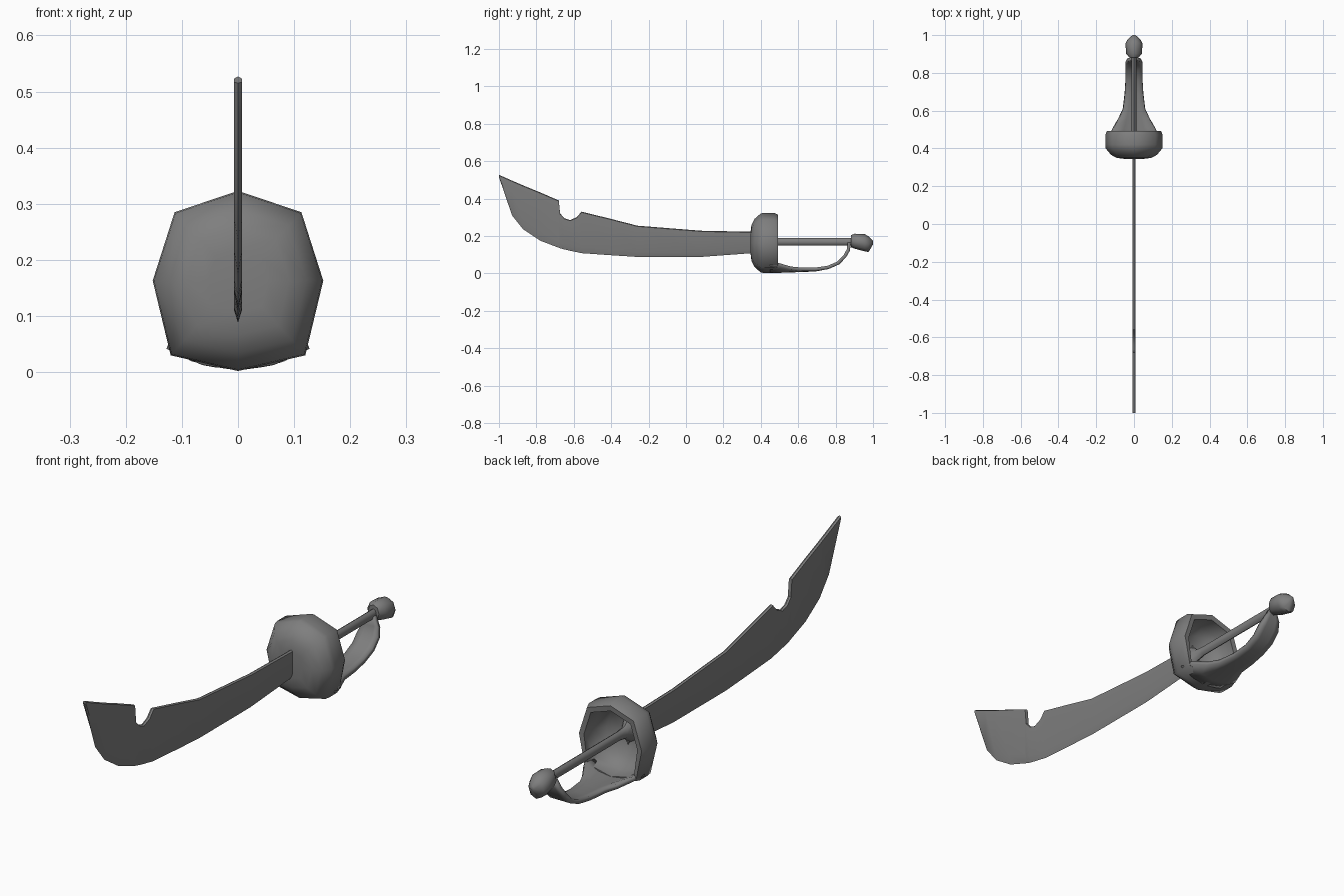
import bpy, bmesh, math

cube = bpy.data.objects.get("Cube")
if cube:
    bpy.data.objects.remove(cube, do_unlink=True)

steel = bpy.data.materials.new("dull_steel")
steel.use_nodes = True
GREY = (0.21, 0.21, 0.21, 1)
steel.diffuse_color = GREY
steel.node_tree.nodes["Principled BSDF"].inputs["Base Color"].default_value = GREY


def loft(name, rings, closed=True, angle=50):
    """Skin a list of equal-length point rings into one object."""
    bm = bmesh.new()
    rows = [[bm.verts.new(p) for p in ring] for ring in rings]
    n = len(rows[0])
    for a, b in zip(rows, rows[1:]):
        for i in range(n if closed else n - 1):
            j = (i + 1) % n
            bm.faces.new((a[i], a[j], b[j], b[i]))
    if closed:
        bm.faces.new(rows[0])
        bm.faces.new(rows[-1])
    bmesh.ops.recalc_face_normals(bm, faces=bm.faces[:])
    mesh = bpy.data.meshes.new(name)
    bm.to_mesh(mesh)
    bm.free()
    mesh.materials.append(steel)
    obj = bpy.data.objects.new(name, mesh)
    bpy.context.collection.objects.link(obj)
    bpy.ops.object.select_all(action="DESELECT")
    obj.select_set(True)
    bpy.context.view_layer.objects.active = obj
    bpy.ops.object.shade_smooth_by_angle(angle=math.radians(angle))
    return obj


def oval(y, rx, zc, rz, n=8):
    return [(rx * math.cos(math.tau * i / n), y, zc + rz * math.sin(math.tau * i / n))
            for i in range(n)]


# Blade: columns of (y, spine height, edge height), with a sharpened lower edge
columns = [(-1, .527, .515), (-.93, .496, .31), (-.87, .47, .235), (-.78, .433, .175),
           (-.68, .39, .137), (-.673, .32, .134), (-.65, .295, .128), (-.62, .285, .121),
           (-.585, .3, .114), (-.558, .33, .108), (-.4, .291, .097), (-.26, .255, .088),
           (.08, .228, .088), (.38, .222, .11)]


def blade_section(y, top, edge, t=.007):
    shoulder = edge + .16 * (top - edge)
    return [(0, y, top), (t, y, top - .004), (t, y, shoulder),
            (0, y, edge), (-t, y, shoulder), (-t, y, top - .004)]


loft("blade", [blade_section(*c) for c in columns], angle=40)

# Cup guard: eight-sided bowl, hollow and open toward the grip
half = [(0, .16), (.113, .122), (.152, 0), (.12, -.133), (0, -.161)]
outline = half + [(-x, z) for x, z in half[3:0:-1]]
CUP_Z = .163


def cup_ring(y, s, low=None):
    ring = []
    for x, z in outline:
        k = low if low and z < -.1 else s
        ring.append((x * k, y, CUP_Z + z * k))
    return ring


loft("cup_guard", [cup_ring(.345, .35), cup_ring(.35, .6), cup_ring(.366, .8),
                   cup_ring(.4, .985), cup_ring(.42, 1), cup_ring(.472, 1),
                   cup_ring(.493, .94, .97), cup_ring(.491, .8, .88),
                   cup_ring(.43, .78, .86), cup_ring(.39, .6), cup_ring(.37, .25)], angle=65)

# Knuckle guard: strap of (y, height, half width, edge lift) curling up to the grip
stations = [(.45, .012, .124, .038), (.5, .012, .114, .034), (.56, .014, .08, .014),
            (.61, .016, .058, .007), (.69, .019, .049, .003), (.76, .032, .045, 0),
            (.815, .056, .046, 0), (.85, .093, .046, 0), (.868, .125, .035, 0),
            (.873, .165, .015, 0)]
strap = loft("knuckle_guard",
             [[(u * w, y, z + lift * u * u) for u in (-1, -.5, 0, .5, 1)]
              for y, z, w, lift in stations], closed=False, angle=60)
solid = strap.modifiers.new("thickness", "SOLIDIFY")
solid.thickness = .018
solid.offset = 0

# Grip rod, flared where it meets the cup
loft("grip", [oval(.36, .04, .166, .06), oval(.4, .016, .167, .026),
              oval(.44, .013, .168, .02), oval(.9, .013, .168, .02)])

# Pommel: faceted knob
loft("pommel", [oval(.882, .025, .172, .032), oval(.902, .042, .172, .04),
                oval(.955, .045, .164, .046), oval(.976, .035, .156, .042),
                oval(1, .008, .165, .01)])
